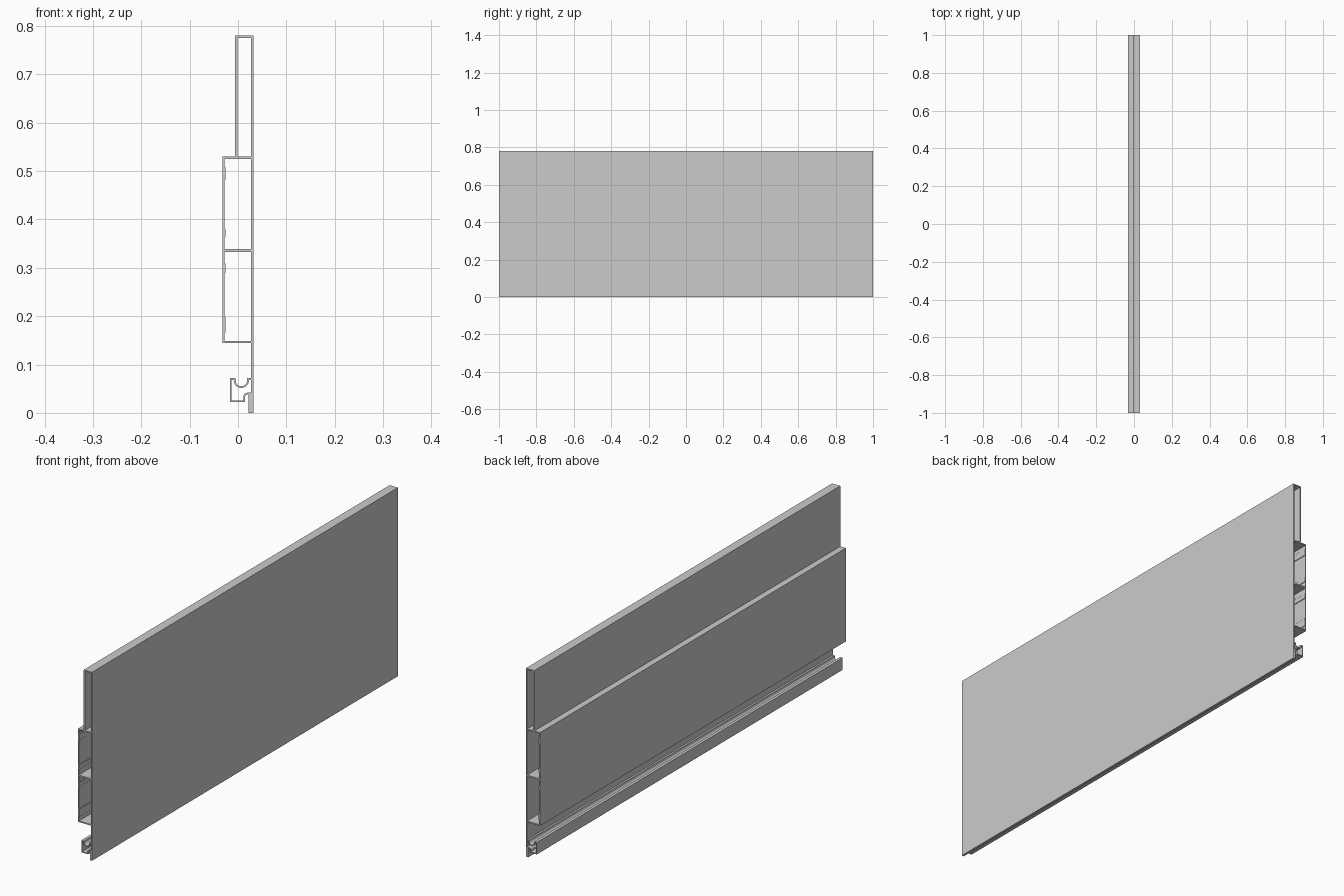
import bpy
from math import cos, sin, pi

if "Cube" in bpy.data.objects:
    bpy.data.objects.remove(bpy.data.objects["Cube"])

R, L, T = 0.032, -0.032, 0.005   # right face, left face, wall thickness
IN = R - T                       # inner face of the long front plate


def arc(cx, cz, r, a0, a1, n=10):
    """Points along an arc, angles in degrees."""
    return [(cx + r * cos((a0 + (a1 - a0) * i / n) * pi / 180),
             cz + r * sin((a0 + (a1 - a0) * i / n) * pi / 180)) for i in range(n + 1)]


def chamber(z0, z1, pads):
    """Box chamber whose left wall carries slightly raised inner pads."""
    w = L + T - 0.001
    pts = [(w, z1), (IN, z1), (IN, z0), (w, z0)]
    for a, b in pads:
        pts += [(w, a), (w + 0.002, a + 0.002), (w + 0.002, b - 0.002), (w, b)]
    return pts


def extrude_profile(name, loops, half_length):
    """Extrude closed x-z loops (outline plus holes) along y."""
    cu = bpy.data.curves.new(name, 'CURVE')
    cu.dimensions = '2D'
    cu.fill_mode = 'BOTH'
    cu.extrude = half_length
    for pts in loops:
        sp = cu.splines.new('POLY')
        sp.points.add(len(pts) - 1)
        for p, (x, z) in zip(sp.points, pts):
            p.co = (x, z, 0, 1)
        sp.use_cyclic_u = True
    ob = bpy.data.objects.new(name, cu)
    bpy.context.collection.objects.link(ob)
    ob.rotation_euler.x = pi / 2
    bpy.ops.object.select_all(action='DESELECT')
    ob.select_set(True)
    bpy.context.view_layer.objects.active = ob
    bpy.ops.object.convert(target='MESH')
    bpy.ops.object.transform_apply(location=False, rotation=True, scale=False)
    bpy.ops.object.shade_smooth_by_angle(angle=pi / 6)
    return ob


# Outer outline: front plate, narrow top, wide middle, grooved clip, foot
outline = [(R, 0), (R, 0.78), (-0.006, 0.78), (-0.006, 0.53), (L, 0.53),
           (L, 0.144), (IN, 0.144), (IN, 0.072), (0.019, 0.072)]
outline += arc(0.007, 0.067, 0.012, 0, -180)
outline += [(-0.005, 0.072), (-0.017, 0.072), (-0.017, 0.022), (0.014, 0.022)]
outline += arc(0.020, 0.032, 0.006, 180, 90, 4)
outline += [(0.022, 0.038), (0.022, 0)]

# Hollow chambers
upper = [(-0.001, 0.53), (IN, 0.53), (IN, 0.775), (-0.001, 0.775)]
middle = chamber(0.339, 0.525, [(0.362, 0.382), (0.48, 0.51)])
lower = chamber(0.149, 0.333, [(0.165, 0.20), (0.288, 0.31)])
clip = [(-0.013, 0.026), (0.011, 0.026)]
clip += arc(0.020, 0.033, 0.009, 180, 90, 4)
clip += [(IN, 0.042), (IN, 0.068), (0.0225, 0.068)]
clip += arc(0.007, 0.067, 0.0155, -10, -170)
clip += [(-0.009, 0.068), (-0.013, 0.068)]

extrude_profile("hollow_panel_extrusion", [outline, upper, middle, lower, clip], 1.0)
